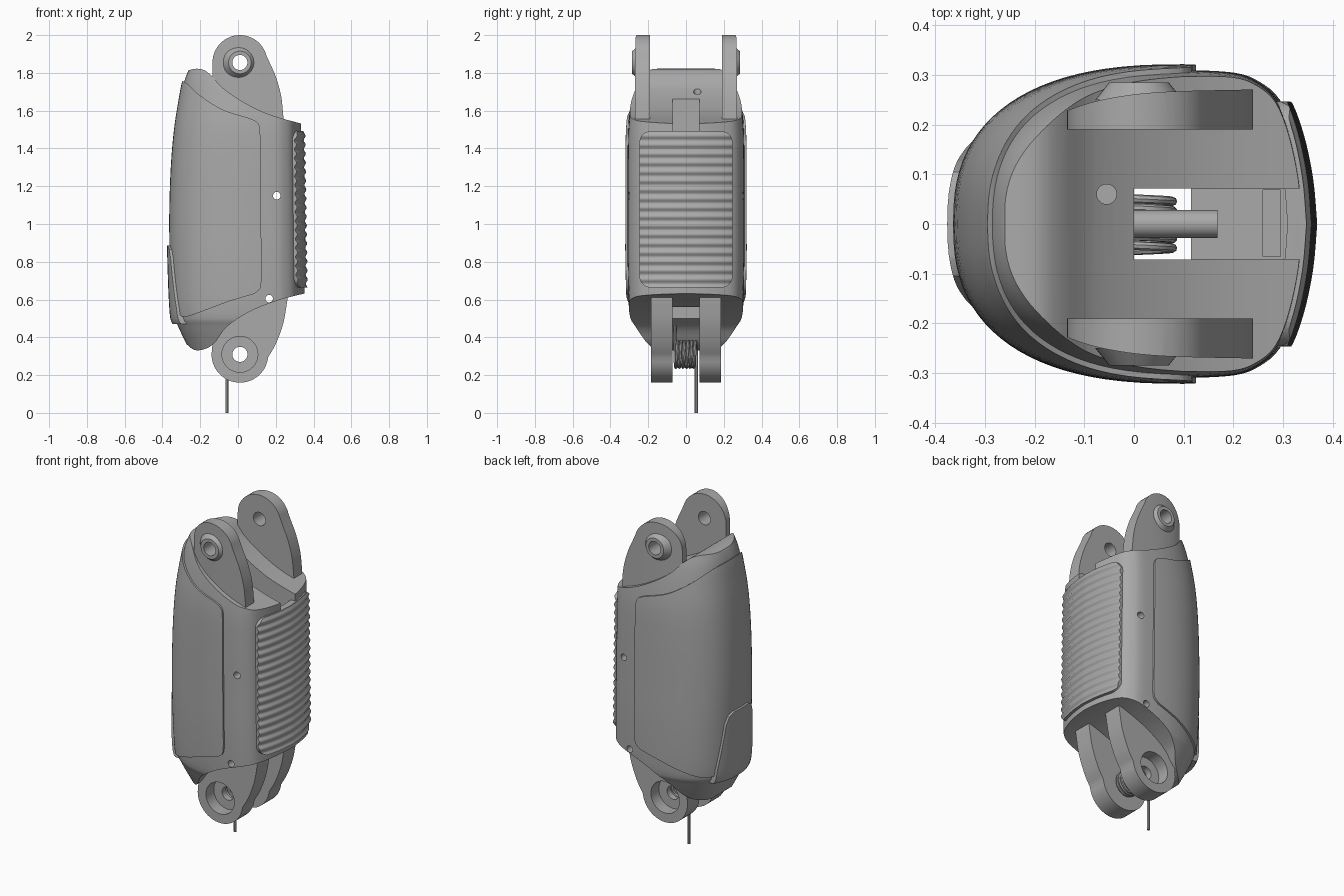
import bpy, bmesh, math
from mathutils import Vector

cube = bpy.data.objects.get("Cube")
if cube:
    bpy.data.objects.remove(cube, do_unlink=True)

grey = bpy.data.materials.new("mid grey")
grey.use_nodes = True
grey.diffuse_color = (0.4, 0.4, 0.4, 1)
grey.node_tree.nodes["Principled BSDF"].inputs["Base Color"].default_value = (0.4, 0.4, 0.4, 1)


def curve(pts, n=5):
    """Smooth open curve through the points."""
    p = [Vector(q) for q in pts]
    p = [2 * p[0] - p[1]] + p + [2 * p[-1] - p[-2]]
    out = []
    for a, b, c, d in zip(p, p[1:], p[2:], p[3:]):
        for i in range(n):
            t = i / n
            out.append(0.5 * (2 * b + (c - a) * t + (2 * a - 5 * b + 4 * c - d) * t * t
                              + (3 * b - a - 3 * c + d) * t ** 3))
    return out + [p[-2]]


def circle(cx, cy, r, n=40, start=0, end=2 * math.pi):
    return [(cx + r * math.cos(start + (end - start) * i / n),
             cy + r * math.sin(start + (end - start) * i / n)) for i in range(n)]


def loft(name, rings):
    """Closed solid through rings of equal length."""
    bm = bmesh.new()
    rows = [[bm.verts.new(co) for co in ring] for ring in rings]
    n = len(rows[0])
    for a, b in zip(rows, rows[1:]):
        for i in range(n):
            bm.faces.new((a[i], a[(i + 1) % n], b[(i + 1) % n], b[i]))
    bm.faces.new(rows[0])
    bm.faces.new(rows[-1])
    bmesh.ops.recalc_face_normals(bm, faces=bm.faces)
    mesh = bpy.data.meshes.new(name)
    bm.to_mesh(mesh)
    bm.free()
    mesh.materials.append(grey)
    ob = bpy.data.objects.new(name, mesh)
    bpy.context.collection.objects.link(ob)
    return ob


def prism(name, pts, axis, a, b, end_pts=None):
    """Extrude a 2D outline along x, y or z."""
    def place(q, d):
        u, v = q[0], q[1]
        return {"x": (d, u, v), "y": (u, d, v), "z": (u, v, d)}[axis]
    return loft(name, [[place(q, a) for q in pts], [place(q, b) for q in end_pts or pts]])


def box(x0, x1, y0, y1, z0, z1):
    return prism("cutter", [(x0, y0), (x1, y0), (x1, y1), (x0, y1)], "z", z0, z1)


def boolean(ob, cutter, op="DIFFERENCE"):
    mod = ob.modifiers.new("cut", "BOOLEAN")
    mod.operation, mod.object, mod.solver = op, cutter, "EXACT"
    bpy.context.view_layer.objects.active = ob
    bpy.ops.object.modifier_apply(modifier=mod.name)
    bpy.data.objects.remove(cutter, do_unlink=True)
    return ob


# Horizontal section of the casing: blunt oval back, squarer grip side
def section(z, left, width, off=0.0):
    half = []
    for i in range(25):
        a = math.pi / 2 * i / 24
        half.append(Vector((0.1 - (0.1 - left) * math.cos(a) ** 0.8,
                            0.31 * math.sin(a) ** 0.8)))
    half += curve([(0.1, 0.31), (0.2, 0.304), (0.25, 0.286), (0.29, 0.25),
                   (0.318, 0.18), (0.337, 0.09), (0.345, 0)], 4)[1:]
    for p in half:
        p.y *= width
        if p.x > 0.1:
            p.x += (1.1 - z) * 0.015 * (p.x - 0.1) / 0.245
    ring = half + [Vector((p.x, -p.y)) for p in half[-2:0:-1]]
    out = []
    for i, p in enumerate(ring):
        t = (ring[(i + 1) % len(ring)] - ring[i - 1]).normalized()
        out.append((p.x - t.y * off, p.y + t.x * off, z))
    return out


LEVELS = curve([(0.3, -0.24, 0.64), (0.36, -0.27, 0.74), (0.46, -0.318, 0.9),
                (0.53, -0.338, 0.97), (0.8, -0.35, 1), (1.05, -0.353, 1),
                (1.3, -0.345, 1), (1.5, -0.328, 0.99), (1.65, -0.305, 0.94),
                (1.76, -0.283, 0.88), (1.84, -0.25, 0.82)], 4)


def casing(name, off):
    return loft(name, [section(z, l, w, off) for z, l, w in LEVELS])


# Main casing trimmed by its side outline
top = curve([(-0.26, 1.815), (-0.22, 1.822), (-0.18, 1.815), (-0.14, 1.785),
             (-0.08, 1.72), (0.03, 1.645), (0.18, 1.575), (0.42, 1.51)])
bottom = curve([(0.42, 0.645), (0.3, 0.62), (0.18, 0.585), (0.05, 0.53), (-0.06, 0.455),
                (-0.12, 0.375), (-0.17, 0.34), (-0.23, 0.333), (-0.28, 0.37)])
outline = top + bottom + [(-0.5, 0.45), (-0.5, 1.7), (-0.31, 1.75)]
body = boolean(casing("casing", 0), prism("cutter", outline, "y", -1, 1), "INTERSECT")

# Open channel, shaft, strap recess and cord hole
boolean(body, box(0, 0.6, -0.07, 0.07, 1.4, 2.1))
boolean(body, box(0, 0.115, -0.071, 0.071, 0.2, 2.0))
boolean(body, box(0.26, 0.295, -0.065, 0.068, 1.25, 1.6))
boolean(body, prism("cutter", circle(-0.055, 0.06, 0.02), "z", 1.3, 2.1))

# Raised cover wrapping the sides and back
cover_line = (curve([(-0.34, 1.765), (-0.28, 1.75), (-0.2, 1.68), (-0.08, 1.605), (0.06, 1.56)])
              + curve([(0.095, 1.545), (0.113, 1.52), (0.118, 1.47)], 3)
              + curve([(0.125, 0.72), (0.118, 0.66), (0.085, 0.63)], 3)
              + curve([(-0.05, 0.59), (-0.17, 0.545), (-0.27, 0.51), (-0.32, 0.52)], 3)
              + [(-0.5, 0.53), (-0.5, 1.765)])
cover = boolean(casing("back_cover", 0.011), prism("cutter", cover_line, "y", -1, 1), "INTERSECT")
boolean(cover, casing("cutter", -0.015))

# Small tapered plate low on the back
plate_line = [(-0.17, 0.47), (0.17, 0.47), (0.165, 0.56), (0.125, 0.82), (0.105, 0.865), (0.07, 0.885),
              (-0.07, 0.885), (-0.105, 0.865), (-0.125, 0.82), (-0.165, 0.56)]
plate = boolean(casing("back_plate", 0.024), prism("cutter", plate_line, "x", -0.6, -0.2), "INTERSECT")
boolean(plate, casing("cutter", -0.015))

# Ribbed grip pad with rounded corners
steps, ribs = 180, 20
rings = []
for i in range(steps + 1):
    z = 0.6 + 0.95 * i / steps
    rings.append(section(z, -0.35, 1, 0.013 + 0.005 * math.sin(2 * math.pi * ribs * i / steps)))
pad_line = []
for k, (y, z) in enumerate([(0.185, 1.43), (-0.185, 1.43), (-0.185, 0.725), (0.185, 0.725)]):
    pad_line += circle(y, z, 0.062, 8, k * math.pi / 2, (k + 1) * math.pi / 2)
pad = boolean(loft("grip_pad", rings), prism("cutter", pad_line, "x", 0.27, 0.6), "INTERSECT")
boolean(pad, casing("cutter", -0.03))

# Hinge lugs, mirrored in pairs
upper_line = (circle(0.01, 1.855, 0.145, 24, math.pi / 12, math.pi)
              + [(-0.135, 1.855), (-0.135, 1.6), (0.0, 1.5), (0.24, 1.5)]
              + curve([(0.24, 1.57), (0.228, 1.68), (0.2, 1.78), (0.165, 1.86)], 4))
lower_line = (circle(0.01, 0.31, 0.15, 24, math.pi, 2 * math.pi - 0.15)
              + curve([(0.16, 0.295), (0.2, 0.365), (0.24, 0.475), (0.262, 0.6)], 4)
              + [(0.262, 0.66), (-0.09, 0.66), (-0.13, 0.42)])
lug_plan = [(-0.2, 0.19)] + curve([(-0.2, 0.195), (-0.13, 0.23), (-0.05, 0.253),
                                   (0.06, 0.266), (0.25, 0.271)]) + [(0.25, 0.19)]
lowers = []
for side, s in (("left", 1), ("right", -1)):
    lug = prism("upper_lug_" + side, upper_line, "y", 0, s)
    boolean(lug, prism("cutter", [(x, y * s) for x, y in lug_plan], "z", 1.4, 2.1), "INTERSECT")
    boolean(lug, prism("cutter", circle(0.01, 1.855, 0.04), "y", s * 0.1, s * 0.5))
    boss = prism("hinge_boss_" + side, circle(0.01, 1.855, 0.088), "y", s * 0.25, s * 0.285,
                 circle(0.01, 1.855, 0.06))
    boolean(boss, prism("cutter", circle(0.01, 1.855, 0.04), "y", s * 0.1, s * 0.5))
    low = prism("lower_lug_" + side, lower_line, "y", s * 0.071, s * 0.185)
    boolean(low, prism("cutter", circle(0.01, 0.31, 0.04), "y", 0, s * 0.5))
    boolean(low, prism("cutter", circle(0.01, 0.31, 0.095), "y", s * 0.11, s * 0.5))
    lowers.append(low)

# Cross pin holes
for ob in [body] + lowers:
    boolean(ob, prism("cutter", circle(0.165, 0.605, 0.02, 24), "y", -1, 1))
boolean(body, prism("cutter", circle(0.205, 1.15, 0.02, 24), "y", -1, 1))

# Rod lying in the channel
prism("channel_rod", circle(0, 1.44, 0.028), "x", -0.02, 0.168)

# Torsion spring with two straight legs
turns, per = 6, 28
path = [(-0.058, -0.058, 0.47)]
for i in range(turns * per + 1):
    a = math.pi + 2 * math.pi * i / per
    path.append((0.01 + 0.068 * math.cos(a), -0.058 + 0.113 * i / (turns * per),
                 0.31 + 0.068 * math.sin(a)))
path.append((-0.058, 0.055, 0))
data = bpy.data.curves.new("torsion_spring", "CURVE")
data.dimensions = "3D"
data.bevel_depth, data.bevel_resolution, data.use_fill_caps = 0.009, 2, True
spline = data.splines.new("POLY")
spline.points.add(len(path) - 1)
for point, co in zip(spline.points, path):
    point.co = (*co, 1)
data.materials.append(grey)
spring = bpy.data.objects.new("torsion_spring", data)
bpy.context.collection.objects.link(spring)
bpy.ops.object.select_all(action="DESELECT")
spring.select_set(True)
bpy.context.view_layer.objects.active = spring
bpy.ops.object.convert(target="MESH")

# Smooth shading with sharp creases
for ob in bpy.context.collection.objects:
    ob.select_set(ob.type == "MESH")
bpy.ops.object.shade_smooth_by_angle(angle=math.radians(32))
